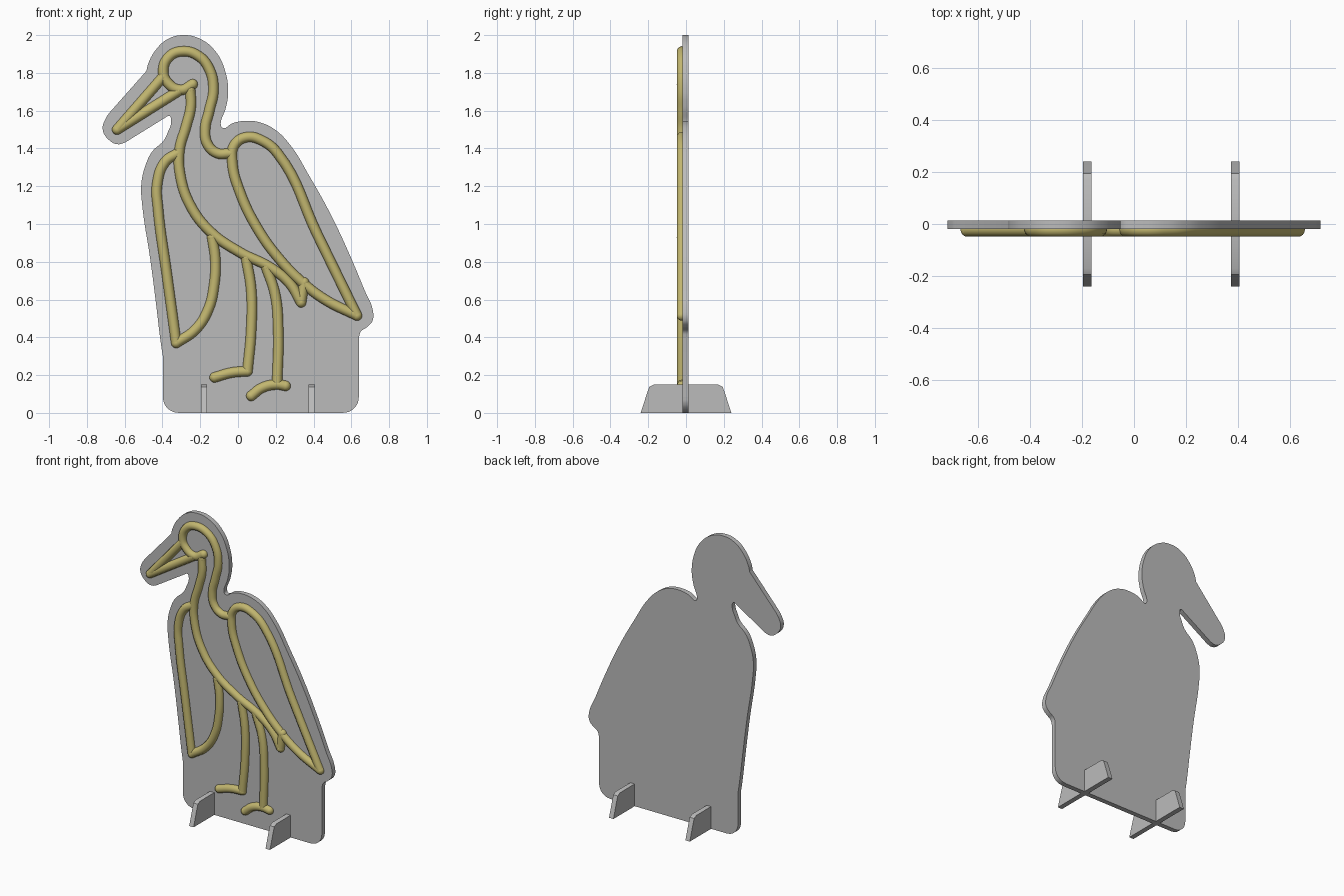
import bpy
from math import pi, cos, sin

cube = bpy.data.objects.get("Cube")
if cube:
    bpy.data.objects.remove(cube, do_unlink=True)

CM = 0.01            # all drawn points are in hundredths of a unit
TUBE_RADIUS = 0.027
TUBE_Y = -0.022
PLATE_Y = -0.003
SHEET = 0.033        # thickness of the plate and of the feet


def make_material(name, colour):
    material = bpy.data.materials.new(name)
    material.use_nodes = True
    material.diffuse_color = colour
    shader = material.node_tree.nodes["Principled BSDF"]
    shader.inputs["Base Color"].default_value = colour
    shader.inputs["Roughness"].default_value = 0.6
    return material


grey = make_material("sheet_grey", (0.5, 0.5, 0.5, 1))
gold = make_material("line_gold", (0.54, 0.47, 0.16, 1))


def make_curve(name, points, material, closed=False, straight=()):
    """Smooth curve through the points; indices in straight get vector handles."""
    curve = bpy.data.curves.new(name, "CURVE")
    curve.dimensions = "2D" if closed else "3D"
    curve.resolution_u = 8
    spline = curve.splines.new("BEZIER")
    spline.bezier_points.add(len(points) - 1)
    spline.use_cyclic_u = closed
    for index, (point, (x, z)) in enumerate(zip(spline.bezier_points, points)):
        point.co = (x * CM, z * CM, 0)
        kind = "VECTOR" if index in straight else "AUTO"
        point.handle_left_type = point.handle_right_type = kind
    curve.materials.append(material)
    obj = bpy.data.objects.new(name, curve)
    bpy.context.collection.objects.link(obj)
    obj.rotation_euler.x = pi / 2
    return obj


def to_mesh(obj, angle):
    bpy.ops.object.select_all(action="DESELECT")
    obj.select_set(True)
    bpy.context.view_layer.objects.active = obj
    bpy.ops.object.convert(target="MESH")
    bpy.ops.object.shade_smooth_by_angle(angle=angle)


def make_sheet(name, points, straight):
    obj = make_curve(name, points, grey, closed=True, straight=straight)
    obj.data.fill_mode = "BOTH"
    obj.data.extrude = SHEET / 2
    return obj


def make_tube(name, points):
    """Round raised line with ball ends."""
    obj = make_curve(name, points, gold)
    obj.data.bevel_depth = TUBE_RADIUS
    obj.data.bevel_resolution = 3
    obj.location.y = TUBE_Y
    to_mesh(obj, pi / 4)
    for label, (x, z) in (("start", points[0]), ("end", points[-1])):
        bpy.ops.mesh.primitive_uv_sphere_add(
            segments=16, ring_count=10, radius=TUBE_RADIUS,
            location=(x * CM, TUBE_Y, z * CM))
        ball = bpy.context.object
        ball.name = name + "_" + label
        ball.data.materials.append(gold)
        bpy.ops.object.shade_smooth()


def corner(cx, cz, radius, start):
    """Quarter arc of a rounded bottom corner."""
    angles = [start + step * pi / 8 for step in range(5)]
    return [(cx + radius * cos(a), cz + radius * sin(a)) for a in angles]


# Backing plate: rounded base, then clockwise from the left edge
base = corner(55.5, 8.5, 8.5, -pi / 2)[::-1] + corner(-31.3, 8.5, 8.5, pi)[::-1]
base = base[:5] + base[5:]
left_edge = [(-39.8, 30), (-41, 38), (-43.3, 57), (-46.4, 81), (-50.7, 110),
             (-51.2, 121), (-49, 131), (-45.3, 138.5), (-39.5, 144), (-37.4, 148)]
beak_edge = [(-35.4, 155), (-36.4, 157.2), (-38.5, 156.3), (-60, 143),
             (-63.5, 142.2), (-68, 144.2), (-71.6, 150), (-70, 156),
             (-68, 159), (-48.5, 181)]
head_edge = [(-47.5, 185), (-43.2, 192.6), (-37, 198), (-29, 200), (-20, 198),
             (-11.6, 191), (-6.8, 181), (-5.2, 170), (-6.3, 162), (-9, 152)]
back_edge = [(-7.8, 150.8), (-3, 153.3), (4, 154.6), (11.6, 153.8), (19.5, 150),
             (27.5, 142), (38, 125), (48.6, 106), (59, 84), (67, 65), (71.2, 55),
             (71.3, 49), (68.5, 45.6), (65, 43), (64, 39.8)]
outline = base + left_edge + beak_edge + head_edge + back_edge
flat_spots = {(-39.8, 30), (-60, 143), (-38.5, 156.3), (-68, 159), (-48.5, 181),
              (64, 39.8)}
straight = {i for i, p in enumerate(outline) if p in flat_spots}
straight |= {0, 4, 5, 9}
plate = make_sheet("backing_plate", outline, straight)
plate.location.y = PLATE_Y
to_mesh(plate, pi / 6)

# Crossing feet
half = [(24, 0), (20.6, 10.5), (19.4, 13.8), (17, 15)]
foot_shape = half + [(-y, z) for y, z in reversed(half)]
for side, x in (("right", -18), ("left", 39)):
    foot = make_sheet(side + "_foot", foot_shape, range(len(foot_shape)))
    foot.rotation_euler.z = pi / 2
    foot.location.x = x * CM
    to_mesh(foot, pi / 6)

# Raised line drawing
make_tube("head_and_nape", [
    (-24, 174), (-30, 171), (-37, 174.5), (-39.6, 181), (-36.4, 188.6),
    (-29.5, 191.4), (-21, 189), (-15.2, 182), (-13, 171), (-15.2, 160),
    (-17.4, 150), (-16, 142), (-11, 137.5), (-4, 137.4)])
make_tube("upper_beak", [(-39.6, 178), (-64, 150)])
make_tube("lower_beak", [(-64, 150), (-31.6, 170.3)])
make_tube("throat_and_belly", [
    (-25.3, 171), (-25, 162), (-27.4, 152), (-31, 139), (-30.6, 126),
    (-25.3, 110), (-14.7, 96), (1, 85), (17, 77), (27.5, 68.4), (33.4, 58.5)])
make_tube("tail_tip", [(33.4, 58.5), (35, 69)])
make_tube("near_wing", [
    (63, 51.5), (42, 94.5), (21.3, 137), (13, 144), (4.3, 145.9), (-2, 141.6),
    (-3, 132.6), (1, 117), (10.7, 97), (22.3, 81), (33, 70), (46, 60),
    (63, 51.5)])
make_tube("far_wing_front", [
    (-32, 137.4), (-38.5, 133), (-42.8, 121), (-42.3, 108), (-37.6, 73),
    (-32.7, 37)])
make_tube("far_wing_rear", [
    (-32.7, 37), (-22.6, 44), (-15.8, 54.6), (-12.6, 68), (-12, 81), (-13.7, 93)])
make_tube("right_leg", [(4.3, 82), (7, 65), (7, 44), (5, 22)])
make_tube("right_toes", [(5, 22), (-3, 21.4), (-12.4, 18.8)])
make_tube("left_leg", [(15, 77), (19.7, 62.5), (21.3, 44), (20.7, 15)])
make_tube("left_toes", [(7, 9), (12.8, 13.3), (20.7, 15), (25.2, 14.3)])
